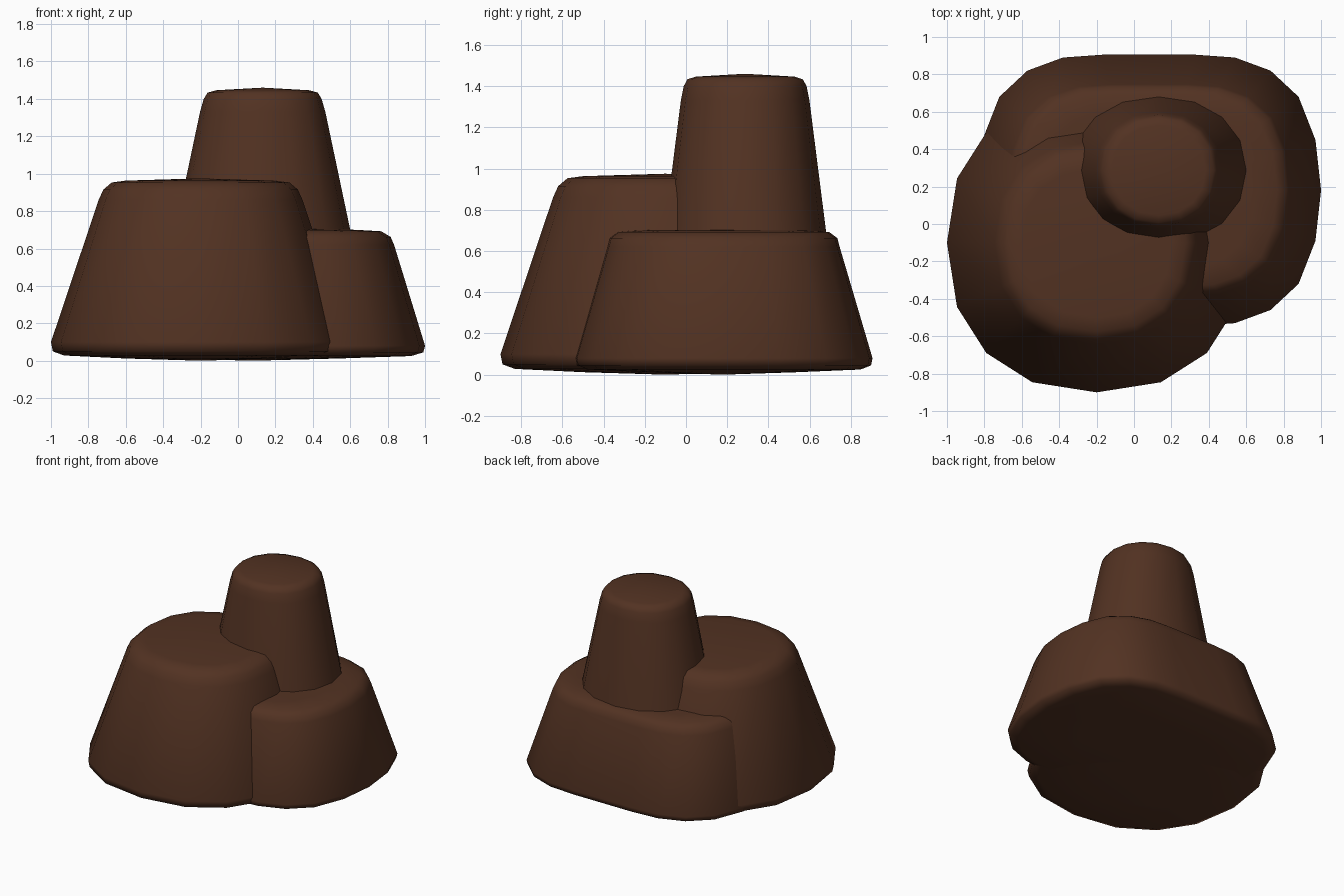
import bpy, bmesh, math

if "Cube" in bpy.data.objects:
    bpy.data.objects.remove(bpy.data.objects["Cube"])

mat = bpy.data.materials.new("brown_rock")
mat.diffuse_color = (0.085, 0.032, 0.016, 1)
mat.use_nodes = True
mat.node_tree.nodes["Principled BSDF"].inputs["Base Color"].default_value = mat.diffuse_color


def round_outline(n=16, p=0.88):
    """Unit outline, slightly squarer than a circle."""
    pw = lambda v: math.copysign(abs(v) ** p, v) if abs(v) > 1e-6 else 0.0
    return [(pw(math.cos(2 * math.pi * i / n)), pw(math.sin(2 * math.pi * i / n)))
            for i in range(n)]


def stack(name, outline, center, rings):
    """Loft an outline through (x scale, y scale, z) rings; poles close both ends."""
    bm = bmesh.new()
    cx, cy = center
    loops = [[bm.verts.new((cx + x * sx, cy + y * sy, z)) for x, y in outline]
             for sx, sy, z in rings[1:-1]]
    n = len(outline)
    for a, b in zip(loops, loops[1:]):
        for i in range(n):
            j = (i + 1) % n
            bm.faces.new((a[i], a[j], b[j], b[i]))
    low = bm.verts.new((cx, cy, rings[0][2]))
    high = bm.verts.new((cx, cy, rings[-1][2]))
    for i in range(n):
        j = (i + 1) % n
        bm.faces.new((low, loops[0][j], loops[0][i]))
        bm.faces.new((high, loops[-1][i], loops[-1][j]))
    bmesh.ops.recalc_face_normals(bm, faces=bm.faces)
    me = bpy.data.meshes.new(name)
    bm.to_mesh(me)
    bm.free()
    ob = bpy.data.objects.new(name, me)
    bpy.context.collection.objects.link(ob)
    me.materials.append(mat)
    for o in bpy.context.selected_objects:
        o.select_set(False)
    ob.select_set(True)
    bpy.context.view_layer.objects.active = ob
    bpy.ops.object.shade_smooth_by_angle(angle=math.radians(65))
    return ob


# Front left boulder
stack("front_boulder", round_outline(), (-0.2, -0.1), [
    (0, 0, 0.0), (0.40, 0.40, 0.012), (0.73, 0.73, 0.028), (0.79, 0.79, 0.05),
    (0.80, 0.80, 0.10), (0.545, 0.545, 0.86), (0.52, 0.52, 0.915),
    (0.475, 0.475, 0.953), (0.40, 0.40, 0.963), (0, 0, 0.975)])

# Back right low boulder: rounded oblong outline mirrored from one quarter
quarter = [(0.92, 0), (0.89, 0.27), (0.80, 0.50), (0.65, 0.64), (0.46, 0.71), (0.25, 0.725)]
half = quarter + [(-x, y) for x, y in reversed(quarter)]
oblong = half + [(x, -y) for x, y in reversed(half[1:-1])]
stack("back_boulder", oblong, (0.08, 0.18), [
    (0, 0, 0.0), (0.5, 0.5, 0.012), (0.92, 0.92, 0.025), (0.99, 0.99, 0.045),
    (1.0, 1.0, 0.08), (0.82, 0.78, 0.62), (0.80, 0.765, 0.662),
    (0.745, 0.71, 0.692), (0.6, 0.58, 0.70), (0, 0, 0.71)])

# Tall pillar standing on both
stack("tall_pillar", round_outline(p=0.93), (0.132, 0.287), [
    (0, 0, 0.30), (0.52, 0.45, 0.30), (0.468, 0.392, 0.70), (0.335, 0.312, 1.33),
    (0.315, 0.298, 1.40), (0.295, 0.28, 1.433), (0.25, 0.24, 1.446), (0, 0, 1.46)])
